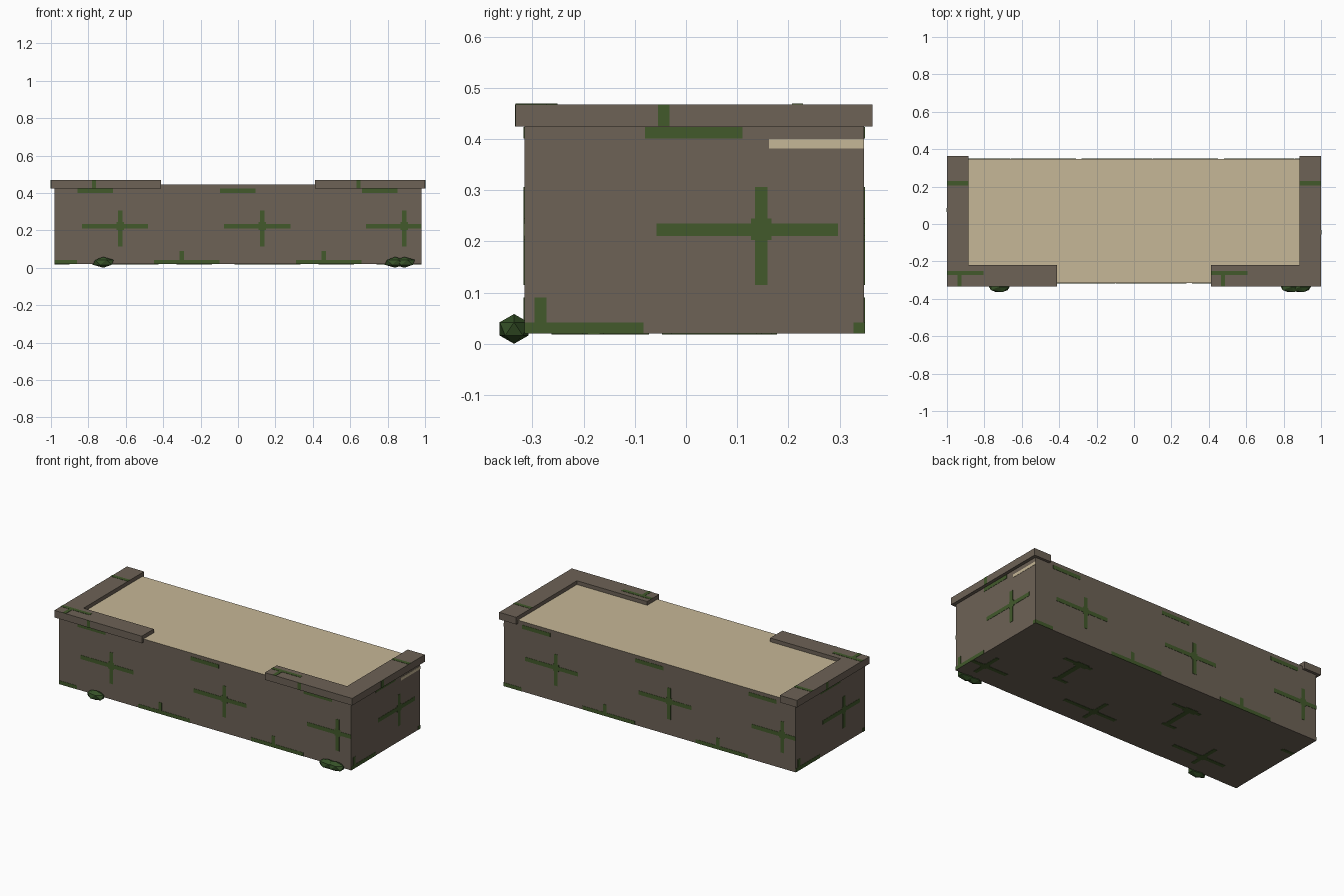
import bpy, bmesh
from mathutils import Vector

if "Cube" in bpy.data.objects:
    bpy.data.objects.remove(bpy.data.objects["Cube"], do_unlink=True)


def material(name, rgb):
    m = bpy.data.materials.new(name)
    m.use_nodes = True
    m.diffuse_color = (*rgb, 1)
    m.node_tree.nodes["Principled BSDF"].inputs["Base Color"].default_value = (*rgb, 1)
    m.roughness = 0.9
    return m


STONE = material("weathered stone", (0.153, 0.122, 0.093))
SAND = material("pale sand", (0.565, 0.474, 0.309))
MOSS = material("moss green", (0.054, 0.1, 0.024))
CLUMP = material("dark moss", (0.037, 0.085, 0.021))


def finish(bm, name, *mats):
    bmesh.ops.recalc_face_normals(bm, faces=bm.faces)
    mesh = bpy.data.meshes.new(name)
    bm.to_mesh(mesh)
    bm.free()
    for m in mats:
        mesh.materials.append(m)
    ob = bpy.data.objects.new(name, mesh)
    bpy.context.collection.objects.link(ob)
    return ob


def add_box(bm, lo, hi):
    verts = bmesh.ops.create_cube(bm, size=1)["verts"]
    for v in verts:
        v.co = Vector([a + (b - a) * (c + 0.5) for a, b, c in zip(lo, hi, v.co)])


# Planter body with a sand-coloured top face
X, Y0, Y1, Z0, Z1 = 0.98, -0.316, 0.348, 0.02, 0.445
bm = bmesh.new()
add_box(bm, (-X, Y0, Z0), (X, Y1, Z1))
bm.normal_update()
for f in bm.faces:
    f.material_index = int(f.normal.z > 0.9)
finish(bm, "planter_body", STONE, SAND)

# L-shaped coping rails, one per end, leaving the front middle and back open
R0, R1, RZ0, RZ1 = -0.333, 0.364, 0.425, 0.468
PROFILE = [(1, R0), (1, R1), (0.885, R1), (0.885, -0.218), (0.413, -0.218), (0.413, R0)]
for side, label in ((1, "left"), (-1, "right")):
    bm = bmesh.new()
    face = bm.faces.new([bm.verts.new((side * x, y, RZ0)) for x, y in PROFILE])
    top = bmesh.ops.extrude_face_region(bm, geom=[face])["geom"]
    bmesh.ops.translate(bm, vec=(0, 0, RZ1 - RZ0),
                        verts=[g for g in top if isinstance(g, bmesh.types.BMVert)])
    finish(bm, label + "_coping", STONE)


# Thin patches laid on a wall: u runs along the wall, v up it
def plates(name, origin, u_dir, v_dir, size, rects, mat=MOSS, depth=0.0015):
    origin, u_dir, v_dir = Vector(origin), Vector(u_dir), Vector(v_dir)
    out = u_dir.cross(v_dir)
    bm = bmesh.new()
    for u0, u1, v0, v1 in rects:
        u0, u1 = max(u0, 0), min(u1, size[0])
        v0, v1 = max(v0, 0), min(v1, size[1])
        if u1 - u0 < 0.003 or v1 - v0 < 0.003:
            continue
        a = origin + u_dir * u0 + v_dir * v0 - out * depth
        b = origin + u_dir * u1 + v_dir * v1 + out * depth
        add_box(bm, a, b)
    finish(bm, name, mat)


def cross(u, v):
    return [(u - 0.205, u + 0.15, v - 0.012, v + 0.012),
            (u - 0.012, u + 0.012, v - 0.108, v + 0.083),
            (u - 0.02, u + 0.02, v - 0.02, v + 0.022)]


def wall_moss(first):
    rects = []
    for i in range(-1, 4):
        u = first + 0.76 * i
        rects += cross(u, 0.203)
        # low creeping strip with a sprout, and a strip under the coping
        rects += [(u - 0.58, u - 0.23, 0, 0.022), (u - 0.443, u - 0.42, 0, 0.07),
                  (u - 0.227, u - 0.037, 0.381, 0.404)]
    return rects


UP = (0, 0, 1)
H = Z1 - Z0
LONG, SHORT = wall_moss(0.35), wall_moss(0.463)
plates("front_moss", (-X, Y0, Z0), (1, 0, 0), UP, (2 * X, H), LONG)
plates("back_moss", (X, Y1, Z0), (-1, 0, 0), UP, (2 * X, H), LONG)
plates("left_moss", (X, Y0, Z0), (0, 1, 0), UP, (Y1 - Y0, H), SHORT)
plates("right_moss", (-X, Y1, Z0), (0, -1, 0), UP, (Y1 - Y0, H), SHORT)

# Sand streak on the left wall
plates("sand_streak", (X, Y0, Z0), (0, 1, 0), UP, (Y1 - Y0, H),
       [(0.478, 0.664, 0.362, 0.38)], SAND)

# Moss on the underside
under = []
for i in range(3):
    u = 0.09 + 0.76 * i
    under += cross(u, Y1 + 0.18)
    under += [(u + 0.27, u + 0.46, 0.18, 0.2), (u + 0.37, u + 0.4, 0.19, 0.38),
              (u + 0.35, u + 0.43, 0.17, 0.21), (u + 0.36, u + 0.45, 0.375, 0.395)]
plates("underside_moss", (X, Y1, Z0), (-1, 0, 0), (0, -1, 0), (2 * X, Y1 - Y0), under)

# Moss on the coping tops and outer edges
W, D, RH = 2, R1 - R0, RZ1 - RZ0
tops = [(0, 0.115, 0.54, 0.562), (1.885, 2, 0.54, 0.562)]
for u, sprout in ((0, 0.055), (1.413, 0.052)):
    tops += [(u, u + 0.195, 0.06, 0.082), (u + sprout, u + sprout + 0.022, 0, 0.07)]
plates("coping_top_moss", (-1, R0, RZ1), (1, 0, 0), (0, 1, 0), (W, D), tops)
plates("coping_front_moss", (-1, R0, RZ0), (1, 0, 0), UP, (W, RH),
       [(u - 0.011, u + 0.011, 0, RH) for u in (0.23, 1.645)])
stem = [(0.278, 0.301, 0, RH)]
plates("coping_left_moss", (1, R0, RZ0), (0, 1, 0), UP, (D, RH), stem)
plates("coping_right_moss", (-1, R1, RZ0), (0, -1, 0), UP, (D, RH), stem)

# Faceted moss clumps at the foot of the front wall
for i, (x, half) in enumerate(((-0.72, 0.062), (0.84, 0.062), (0.89, 0.062))):
    bm = bmesh.new()
    bmesh.ops.create_icosphere(bm, subdivisions=1, radius=1)
    bmesh.ops.scale(bm, vec=(half, 0.033, 0.029), verts=bm.verts)
    bmesh.ops.translate(bm, vec=(x, -0.336, 0.029), verts=bm.verts)
    finish(bm, "moss_clump_%d" % (i + 1), CLUMP)
